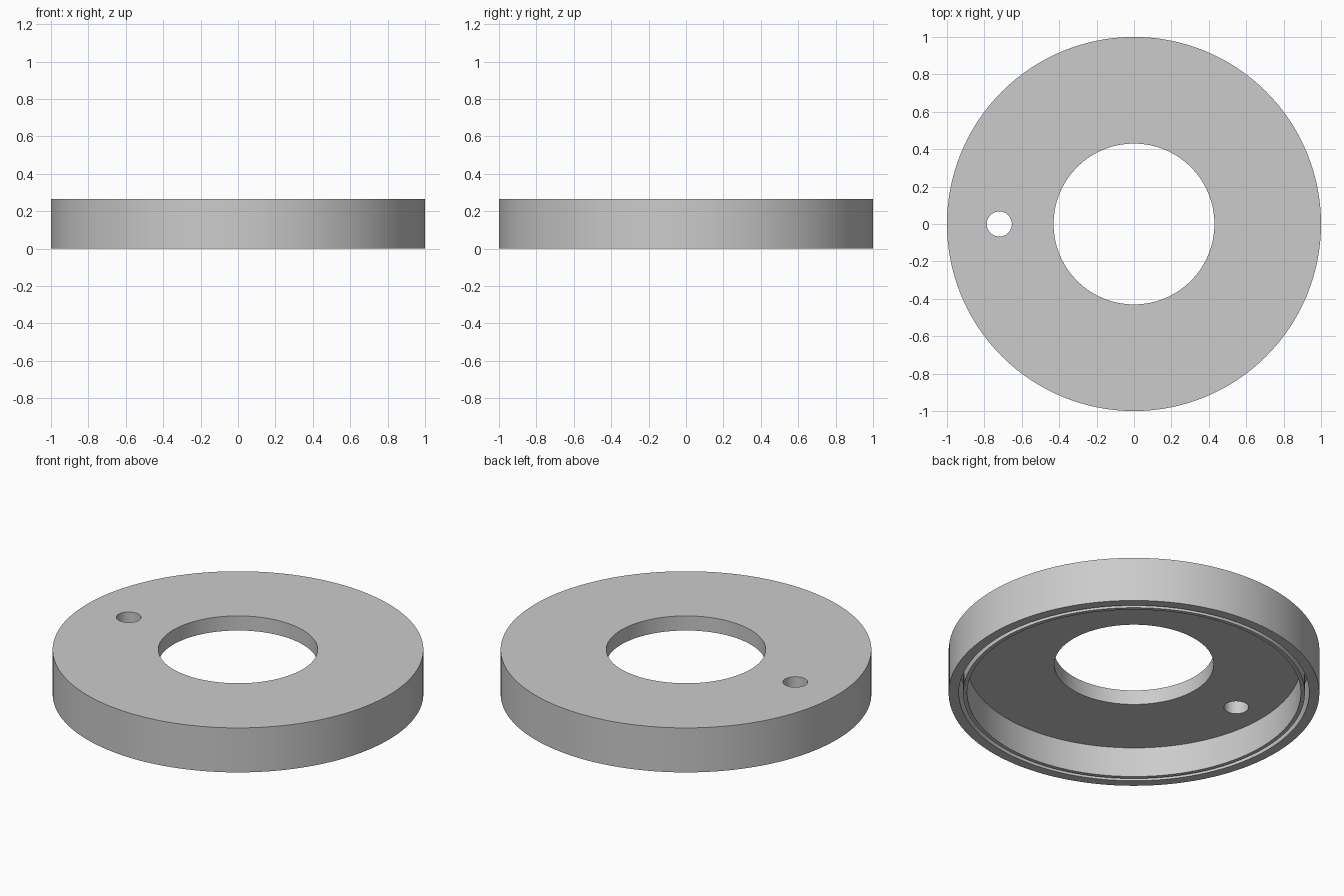
import bpy
import bmesh
from math import cos, sin, radians, tau

if "Cube" in bpy.data.objects:
    bpy.data.objects.remove(bpy.data.objects["Cube"], do_unlink=True)

SEGMENTS = 128
HEIGHT = 0.265
CEILING = 0.178

grey = bpy.data.materials.new("plain grey")
grey.use_nodes = True
grey.diffuse_color = (0.6, 0.6, 0.6, 1)
grey.node_tree.nodes["Principled BSDF"].inputs["Base Color"].default_value = (0.6, 0.6, 0.6, 1)


def lathe(name, profile):
    """Revolve a closed (radius, z) outline around the z axis."""
    bm = bmesh.new()
    rings = [[bm.verts.new((r * cos(tau * i / SEGMENTS), r * sin(tau * i / SEGMENTS), z))
              for i in range(SEGMENTS)] for r, z in profile]
    for a, b in zip(rings, rings[1:] + rings[:1]):
        for i in range(SEGMENTS):
            j = (i + 1) % SEGMENTS
            bm.faces.new((a[i], a[j], b[j], b[i]))
    bmesh.ops.recalc_face_normals(bm, faces=bm.faces)
    mesh = bpy.data.meshes.new(name)
    bm.to_mesh(mesh)
    bm.free()
    mesh.materials.append(grey)
    obj = bpy.data.objects.new(name, mesh)
    bpy.context.collection.objects.link(obj)
    return obj


# Flanged disc: centre hole, recessed underside, narrow groove in the rim
disc = lathe("ring_cap", [
    (0.43, HEIGHT), (1.0, HEIGHT), (1.0, 0),
    (0.945, 0), (0.945, CEILING), (0.922, CEILING), (0.922, 0),
    (0.9, 0), (0.9, CEILING), (0.43, CEILING),
])

# Small through hole on one side
bpy.ops.mesh.primitive_cylinder_add(vertices=48, radius=0.067, depth=1,
                                    location=(-0.72, 0, HEIGHT))
cutter = bpy.context.object
cutter.name = "hole_cutter"
cutter.hide_render = True
cutter.data.materials.append(grey)

bpy.ops.object.select_all(action="DESELECT")
disc.select_set(True)
bpy.context.view_layer.objects.active = disc
cut = disc.modifiers.new("side_hole", "BOOLEAN")
cut.operation = "DIFFERENCE"
cut.solver = "EXACT"
cut.object = cutter
bpy.ops.object.modifier_apply(modifier=cut.name)
bpy.data.objects.remove(cutter, do_unlink=True)

bpy.ops.object.shade_smooth_by_angle(angle=radians(30))
